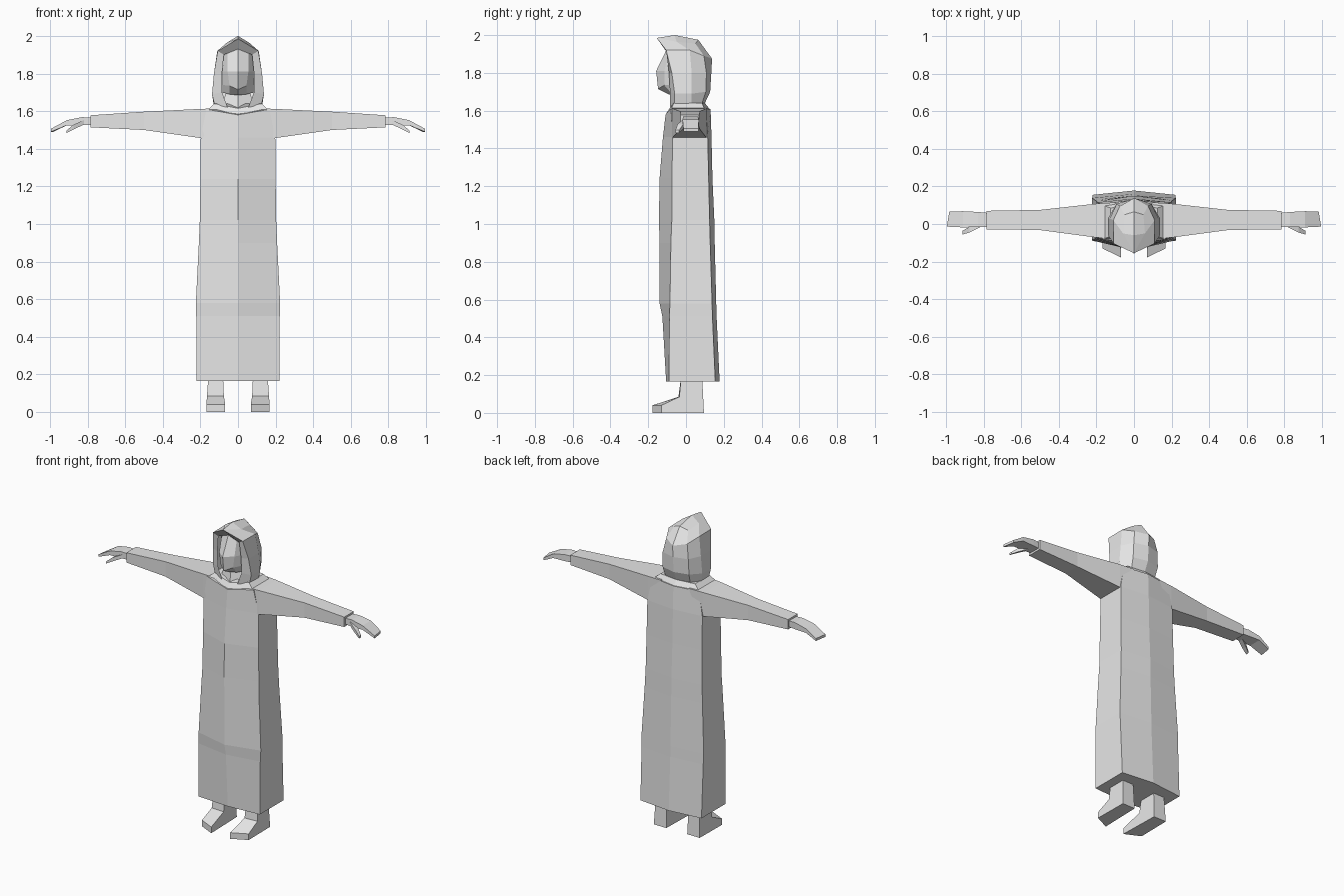
import bpy, bmesh

cloth = bpy.data.materials.new("pale_grey")
cloth.diffuse_color = (0.8, 0.8, 0.8, 1)


def loft(name, rings, closed=True, caps=True, mirror=False):
    """Skin a row of equal-length rings with flat faces."""
    bm = bmesh.new()
    vs = [[bm.verts.new(p) for p in r] for r in rings]
    n = len(rings[0])
    for a, b in zip(vs, vs[1:]):
        for i in range(n if closed else n - 1):
            j = (i + 1) % n
            bm.faces.new((a[i], a[j], b[j], b[i]))
    if caps:
        bm.faces.new(vs[0][::-1])
        bm.faces.new(vs[-1])
    bmesh.ops.remove_doubles(bm, verts=bm.verts, dist=0.0005)
    bmesh.ops.recalc_face_normals(bm, faces=bm.faces)
    me = bpy.data.meshes.new(name)
    bm.to_mesh(me)
    bm.free()
    me.materials.append(cloth)
    ob = bpy.data.objects.new(name, me)
    bpy.context.collection.objects.link(ob)
    if mirror:
        ob.modifiers.new("mirror", 'MIRROR')
    return ob


def hexring(z, w, fc, fs, bs, bc, wb=None, zc=None):
    """Six-sided ring: front centre, front corners, back corners, back centre."""
    wb = wb or w
    zc = z if zc is None else zc
    return [(0, fc, zc), (w, fs, z), (wb, bs, z), (0, bc, z), (-wb, bs, z), (-w, fs, z)]


# long robe
loft("robe", [
    hexring(0.165, 0.22, -0.105, -0.09, 0.155, 0.178),
    hexring(0.51, 0.222, -0.125, -0.088, 0.14, 0.162),
    hexring(0.58, 0.224, -0.14, -0.085, 0.138, 0.16),
    hexring(0.90, 0.208, -0.14, -0.08, 0.128, 0.152),
    hexring(1.02, 0.203, -0.143, -0.075, 0.125, 0.15),
    hexring(1.24, 0.20, -0.14, -0.075, 0.12, 0.14),
    hexring(1.46, 0.198, -0.122, -0.07, 0.115, 0.135),
    hexring(1.61, 0.168, -0.108, -0.08, 0.105, 0.13, zc=1.58),
])

# collar and neck
loft("collar", [
    hexring(1.605, 0.165, -0.105, -0.08, 0.10, 0.128, zc=1.585),
    hexring(1.64, 0.125, -0.085, -0.065, 0.085, 0.10, zc=1.615),
])
loft("neck", [hexring(1.60, 0.09, -0.085, -0.06, 0.05, 0.06),
              hexring(1.72, 0.06, -0.07, -0.04, 0.04, 0.05)])


def box_ring(x, y0, y1, z0, z1):
    return [(x, y0, z0), (x, y1, z0), (x, y1, z1), (x, y0, z1)]


# sleeves
loft("sleeve", [
    box_ring(0.10, -0.08, 0.115, 1.45, 1.615),
    box_ring(0.20, -0.072, 0.108, 1.457, 1.612),
    box_ring(0.50, -0.032, 0.075, 1.50, 1.597),
    box_ring(0.785, -0.028, 0.070, 1.514, 1.578),
], mirror=True)

# mitten-like hands with thumbs
loft("hand", [
    box_ring(0.77, -0.015, 0.058, 1.527, 1.566),
    box_ring(0.83, -0.016, 0.064, 1.525, 1.568),
    box_ring(0.91, -0.018, 0.068, 1.525, 1.552),
    [(0.995, -0.014, 1.490), (0.982, 0.066, 1.490), (0.982, 0.066, 1.506), (0.995, -0.014, 1.506)],
], mirror=True)
loft("thumb", [
    box_ring(0.82, -0.018, 0.015, 1.528, 1.552),
    box_ring(0.875, -0.045, -0.015, 1.503, 1.528),
    box_ring(0.912, -0.056, -0.036, 1.483, 1.497),
], mirror=True)

# feet and ankles, side profile skinned from the inner to the outer side
inner = [(-0.178, 0), (-0.178, 0.04), (-0.04, 0.085), (-0.025, 0.20), (0.085, 0.20), (0.095, 0)]
xs = [0.068, 0.068, 0.075, 0.08, 0.08, 0.075]
outer = [(-0.13, 0), (-0.13, 0.04), (-0.035, 0.085), (-0.025, 0.20), (0.085, 0.20), (0.095, 0)]
xo = [0.168, 0.168, 0.165, 0.157, 0.157, 0.165]
loft("foot", [[(x, y, z) for x, (y, z) in zip(xs, inner)],
              [(x, y, z) for x, (y, z) in zip(xo, outer)]], mirror=True)


def open_ring(half):
    """Mirror a half outline, rim to back centre, into a full strip."""
    return half + [(-x, y, z) for x, y, z in half[-2::-1]]


# hood shell, open at the front, rising to a pointed brim
loft("hood", [open_ring(r) for r in [
    [(0.055, -0.085, 1.62), (0.125, -0.06, 1.635), (0.13, 0.03, 1.64), (0.09, 0.085, 1.64), (0, 0.10, 1.64)],
    [(0.085, -0.085, 1.70), (0.138, -0.06, 1.69), (0.138, 0.03, 1.69), (0.095, 0.105, 1.70), (0, 0.128, 1.70)],
    [(0.085, -0.09, 1.80), (0.128, -0.075, 1.80), (0.128, 0.03, 1.80), (0.092, 0.108, 1.80), (0, 0.134, 1.80)],
    [(0.075, -0.095, 1.90), (0.108, -0.105, 1.92), (0.11, 0.02, 1.92), (0.075, 0.095, 1.89), (0, 0.138, 1.875)],
    [(0.0, -0.10, 1.93), (0, -0.155, 1.985), (0.058, -0.05, 1.965), (0.05, 0.05, 1.955), (0, 0.065, 1.975)],
]], closed=False, caps=False)

# crown panel closing the top of the hood
loft("hood_crown", [
    [(0, -0.155, 1.985), (0.058, -0.05, 1.965), (0.05, 0.05, 1.955)],
    [(0, -0.155, 1.985), (0, -0.06, 2.0), (0, 0.065, 1.975)],
], closed=False, caps=False, mirror=True)

# face set back in the hood
loft("face", [open_ring(r) for r in [
    [(0.088, -0.05, 1.93), (0.055, -0.085, 1.93), (0, -0.095, 1.94)],
    [(0.088, -0.05, 1.81), (0.055, -0.115, 1.81), (0, -0.158, 1.81)],
    [(0.088, -0.05, 1.74), (0.045, -0.115, 1.735), (0, -0.148, 1.715)],
    [(0.088, -0.04, 1.70), (0.045, -0.075, 1.69), (0, -0.09, 1.685)],
]], closed=False, caps=False)
